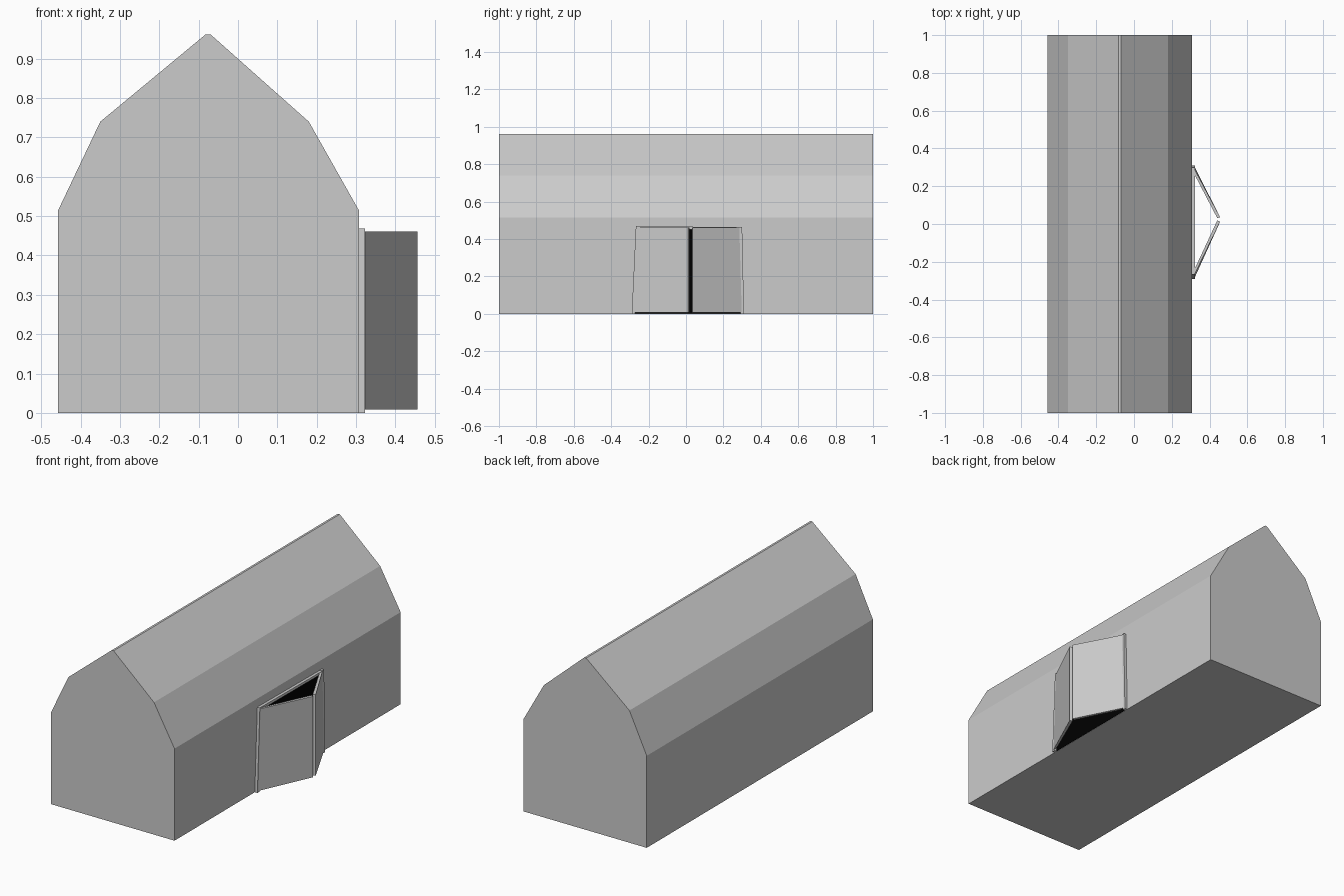
import bpy

if "Cube" in bpy.data.objects:
    bpy.data.objects.remove(bpy.data.objects["Cube"])

def prism(name, a, b):
    """Closed solid between two matching polygon loops."""
    n = len(a)
    faces = [tuple(reversed(range(n))), tuple(range(n, 2 * n))]
    faces += [(i, (i + 1) % n, n + (i + 1) % n, n + i) for i in range(n)]
    me = bpy.data.meshes.new(name)
    me.from_pydata(a + b, [], faces)
    import bmesh
    bm = bmesh.new()
    bm.from_mesh(me)
    bmesh.ops.recalc_face_normals(bm, faces=bm.faces)
    bm.to_mesh(me)
    bm.free()
    ob = bpy.data.objects.new(name, me)
    bpy.context.collection.objects.link(ob)
    return ob

# Barn body with gambrel roof, extruded along y
profile = [(-.457, 0), (.307, 0), (.307, .515), (.18, .74),
           (-.07, .962), (-.082, .962), (-.35, .74), (-.457, .515)]
prism("barn_body", [(x, -1, z) for x, z in profile],
      [(x, 1, z) for x, z in profile])

# Door frame: tapered posts and lintel, given as y/z outlines
X0, X1 = .305, .323
def slab(name, outline, x0, x1):
    return prism(name, [(x0, y, z) for y, z in outline],
                 [(x1, y, z) for y, z in outline])

slab("left_post", [(-.29, 0), (-.272, 0), (-.253, .468), (-.268, .468)], X0, X1)
slab("right_post", [(.292, 0), (.31, 0), (.3, .465), (.285, .465)], X0, X1)
slab("lintel", [(-.26, .453), (.29, .45), (.29, .463), (-.26, .468)], X0, X1)

# Dark doorway
dark = bpy.data.materials.new("dark_opening")
dark.diffuse_color = (0, 0, 0, 1)
dark.use_nodes = True
dark.node_tree.nodes["Principled BSDF"].inputs["Base Color"].default_value = dark.diffuse_color
opening = slab("doorway", [(-.28, .001), (.3, .001), (.29, .46), (-.26, .46)], X0, .309)
opening.data.materials.append(dark)

# Half-open doors: hinge y at bottom and top, outer and inner tip y
def door(name, hb, ht, outer, inner, side):
    def ring(h, z):
        return [(.323, h, z), (.456, outer, z), (.441, inner, z),
                (.323, h + side * .028, z)]
    prism(name, ring(hb, .008), ring(ht, .461))

door("left_door", -.28, -.262, .012, .019, 1)
door("right_door", .298, .285, .036, .031, -1)
